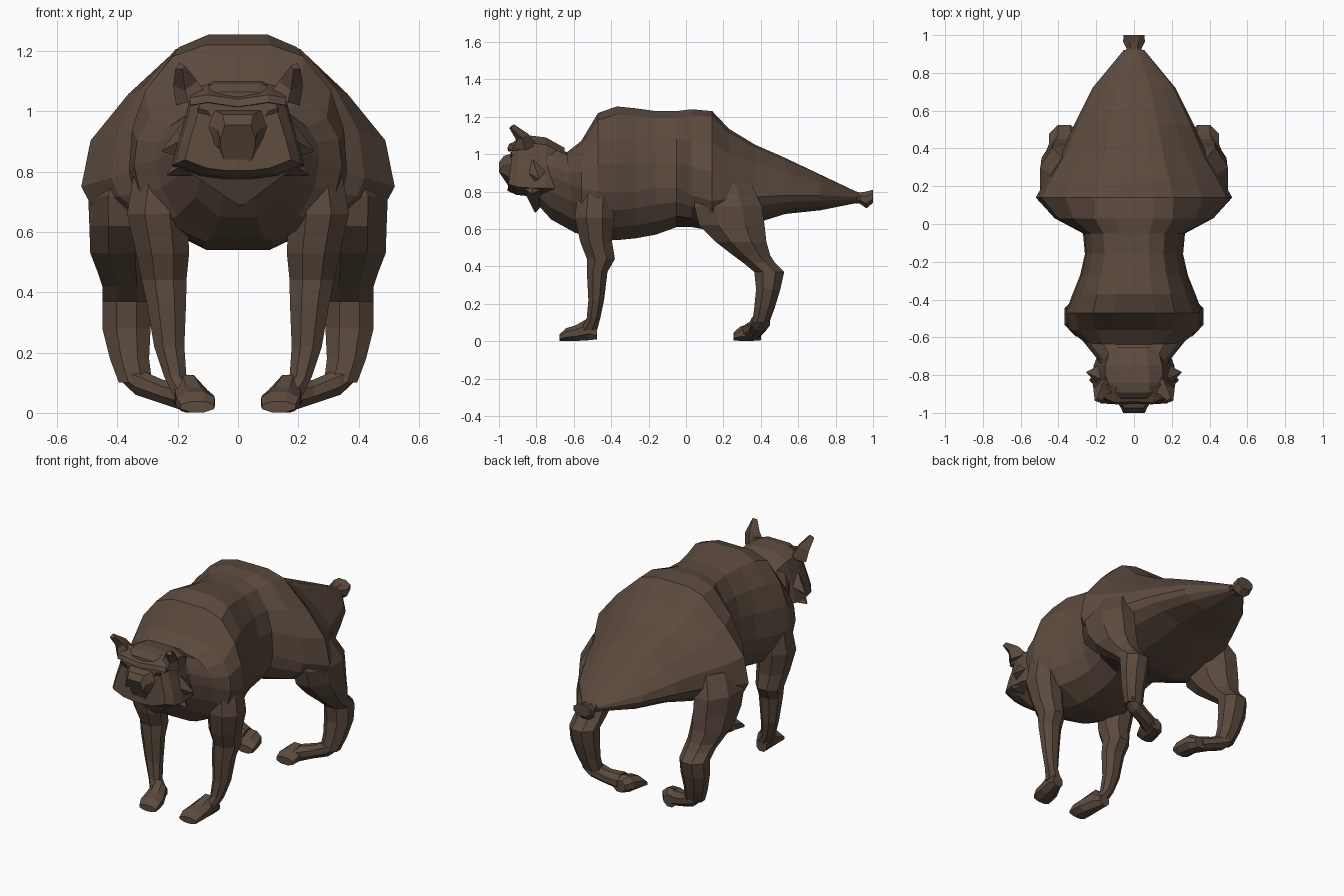
import bpy, bmesh, math
from mathutils import Vector

fur = bpy.data.materials.new("brown_fur")
fur.diffuse_color = (0.105, 0.069, 0.048, 1)
dark = bpy.data.materials.new("dark_eye")
dark.diffuse_color = (0.04, 0.026, 0.018, 1)


def make(name, rings, mat=fur, mirror=False):
    """Skin a list of equal-length point rings and cap both ends."""
    bm = bmesh.new()
    vs = [[bm.verts.new(p) for p in r] for r in rings]
    n = len(vs[0])
    for a, b in zip(vs, vs[1:]):
        for i in range(n):
            j = (i + 1) % n
            bm.faces.new((a[i], a[j], b[j], b[i]))
    bm.faces.new(vs[0])
    bm.faces.new(vs[-1])
    bmesh.ops.recalc_face_normals(bm, faces=bm.faces)
    me = bpy.data.meshes.new(name)
    bm.to_mesh(me)
    bm.free()
    me.materials.append(mat)
    ob = bpy.data.objects.new(name, me)
    bpy.context.collection.objects.link(ob)
    if mirror:
        ob.modifiers.new("mirror", 'MIRROR').use_mirror_merge = False
    return ob


def tube(c, ra, rb, axis, n=8):
    """Polygon ring around c, perpendicular to an axis."""
    pts = []
    for k in range(n):
        t = 2 * math.pi * (k + 0.5) / n
        s = 1 / math.cos(math.pi / n)
        a, b = ra * s * math.cos(t), rb * s * math.sin(t)
        off = {'z': (a, b, 0), 'x': (0, a, b), 'y': (a, 0, b)}[axis]
        pts.append(Vector(c) + Vector(off))
    return pts


def both(right):
    """Close a right half outline with its mirror image."""
    return right + [(-x, y, z) for x, y, z in reversed(right)]


# half sections of the trunk: fraction of width, fraction of height
LOWER = [(1, 0), (.94, -.36), (.75, -.72), (.32, -1)]
CHEST = [(.3, 1), (.6, .91), (.85, .64), (.97, .34)] + LOWER
RUMP = [(.2, 1), (.4, .94), (.7, .64), (.94, .32)] + LOWER


def trunk(y, top, mid, low, w, lean=0):
    right = []
    k = min(1, max(0, (y + .05) / .15))
    for (cx, cz), (rx, rz) in zip(CHEST, RUMP):
        fx, fz = cx + (rx - cx) * k, cz + (rz - cz) * k
        z = mid + fz * ((top - mid) if fz > 0 else (mid - low))
        right.append((fx * w, y + lean * (z - mid), z))
    return both(right)


# body: neck, shoulders, waist, haunches and tapering rump
make("body", [trunk(*r) for r in [
    (-.82, 1.08, .92, .76, .15),
    (-.72, 1.05, .88, .65, .19),
    (-.62, 1.01, .84, .58, .27, -.1),
    (-.56, 1.07, .82, .57, .345),
    (-.47, 1.22, .80, .55, .362),
    (-.37, 1.255, .79, .54, .325),
    (-.27, 1.245, .80, .55, .285),
    (-.16, 1.23, .82, .57, .26),
    (-.05, 1.23, .82, .61, .27),
    (.03, 1.24, .78, .61, .42),
    (.14, 1.23, .75, .59, .52),
    (.23, 1.135, .76, .60, .47),
    (.37, 1.05, .77, .63, .385),
    (.53, .98, .78, .68, .315),
    (.72, .89, .78, .70, .22),
    (.92, .795, .77, .74, .055)]])

# tail stub
make("tail_stub", [tube(c, a, b, 'y') for c, a, b in [
    ((0, .89, .77), .05, .035), ((0, .93, .765), .04, .03),
    ((0, .965, .755), .058, .045), ((0, 1.0, .775), .055, .035)]])

# front legs
make("front_leg", [tube(c, a, b, 'z') for c, a, b in [
    ((.25, -.48, .86), .085, .09), ((.268, -.49, .66), .10, .105),
    ((.25, -.48, .53), .088, .085), ((.245, -.455, .44), .074, .075),
    ((.238, -.475, .37), .066, .055), ((.228, -.48, .22), .05, .042),
    ((.208, -.495, .12), .037, .036), ((.17, -.52, .06), .045, .045)]],
    mirror=True)
make("front_paw", [tube(c, a, b, 'y') for c, a, b in [
    ((.175, -.475, .045), .035, .035), ((.165, -.52, .065), .045, .06),
    ((.147, -.59, .043), .06, .042), ((.14, -.64, .036), .063, .034),
    ((.135, -.675, .02), .055, .018)]], mirror=True)

# hind legs
make("hind_leg", [tube(c, a, b, 'z') for c, a, b in [
    ((.34, .20, .84), .10, .15), ((.385, .225, .72), .112, .18),
    ((.385, .245, .62), .108, .175), ((.385, .295, .53), .105, .135),
    ((.375, .35, .46), .088, .10), ((.368, .39, .42), .082, .085),
    ((.37, .445, .37), .08, .08), ((.37, .44, .28), .08, .065),
    ((.36, .42, .18), .065, .055), ((.34, .40, .10), .055, .045)]],
    mirror=True)
make("hind_foot", [tube(c, a, b, 'x') for c, a, b in [
    ((.385, .41, .125), .035, .022), ((.34, .40, .105), .05, .045),
    ((.25, .38, .07), .045, .04), ((.18, .35, .052), .055, .045)]],
    mirror=True)
make("hind_paw", [tube(c, a, b, 'y') for c, a, b in [
    ((.17, .40, .04), .04, .035), ((.15, .36, .05), .055, .048),
    ((.14, .29, .04), .062, .038), ((.135, .255, .025), .055, .022)]],
    mirror=True)


# head: faceted block with a broad jaw
def face(y, s, dz=0, slope=0):
    right = [(.08, 1.10), (.155, 1.06), (.175, .98), (.20, .90), (.22, .82),
             (.13, .785), (.05, .775)]
    return both([(x * s, y + slope * (z - .92), .92 + (z - .92) * s + dz)
                 for x, z in right])


make("head", [face(-.65, .8, -.03), face(-.75, .97, -.005), face(-.84, 1),
              face(-.90, .95, 0, .05), face(-.94, .80, 0, .1)])

# muzzle and blunt nose, narrowing forward
make("muzzle", [both([(w * .75, y, t), (w, y, t - .05), (w, yb, b + .05),
                      (w * .75, yb, b)]) for y, yb, w, t, b in [
    (-.90, -.88, .125, 1.01, .80), (-.95, -.925, .085, .998, .815),
    (-.975, -.94, .068, .99, .82), (-1.0, -.95, .058, .955, .83)]])

# brow ridge
make("brow", [[(x, y - .01, z - .025), (x, y, z), (x, y + .08, z + .035),
               (x, y + .08, z - .03)] for x, y, z in
              [(-.16, -.92, 1.045), (-.10, -.945, 1.055), (0, -.94, 1.04),
               (.10, -.945, 1.055), (.16, -.92, 1.045)]])
# eyes
make("eye", [[(.09, y, .985), (.13, y, .995), (.135, y, 1.012),
              (.10, y, 1.002)] for y in (-.930, -.939)], dark, True)
# ears
make("ear", [
    [(.10, -.89, 1.05), (.165, -.925, 1.03), (.205, -.86, 1.02),
     (.14, -.80, 1.05)],
    [(.135, -.90, 1.10), (.175, -.905, 1.07), (.215, -.875, 1.085),
     (.165, -.845, 1.11)],
    [(.175, -.935, 1.15), (.185, -.945, 1.14), (.208, -.935, 1.14),
     (.195, -.92, 1.16)]], mirror=True)


def spike(name, base, tip, mirror=True):
    """Tuft from a base ring to a small tip."""
    make(name, [base, [Vector(tip) + (Vector(p) - Vector(base[0])) * .06
                       for p in base]], fur, mirror)


# cheek tufts and beard
spike("cheek_tuft", [(.16, -.88, .92), (.18, -.82, .97), (.17, -.74, .92),
                     (.19, -.82, .85)], (.25, -.79, .87))
spike("jaw_tuft", [(.16, -.90, .84), (.18, -.82, .88), (.16, -.74, .82),
                   (.15, -.82, .785)], (.235, -.83, .79))
spike("beard", [(-.18, -.87, .81), (.18, -.87, .81), (.13, -.73, .78),
                (-.13, -.73, .78)], (0, -.81, .69), mirror=False)
